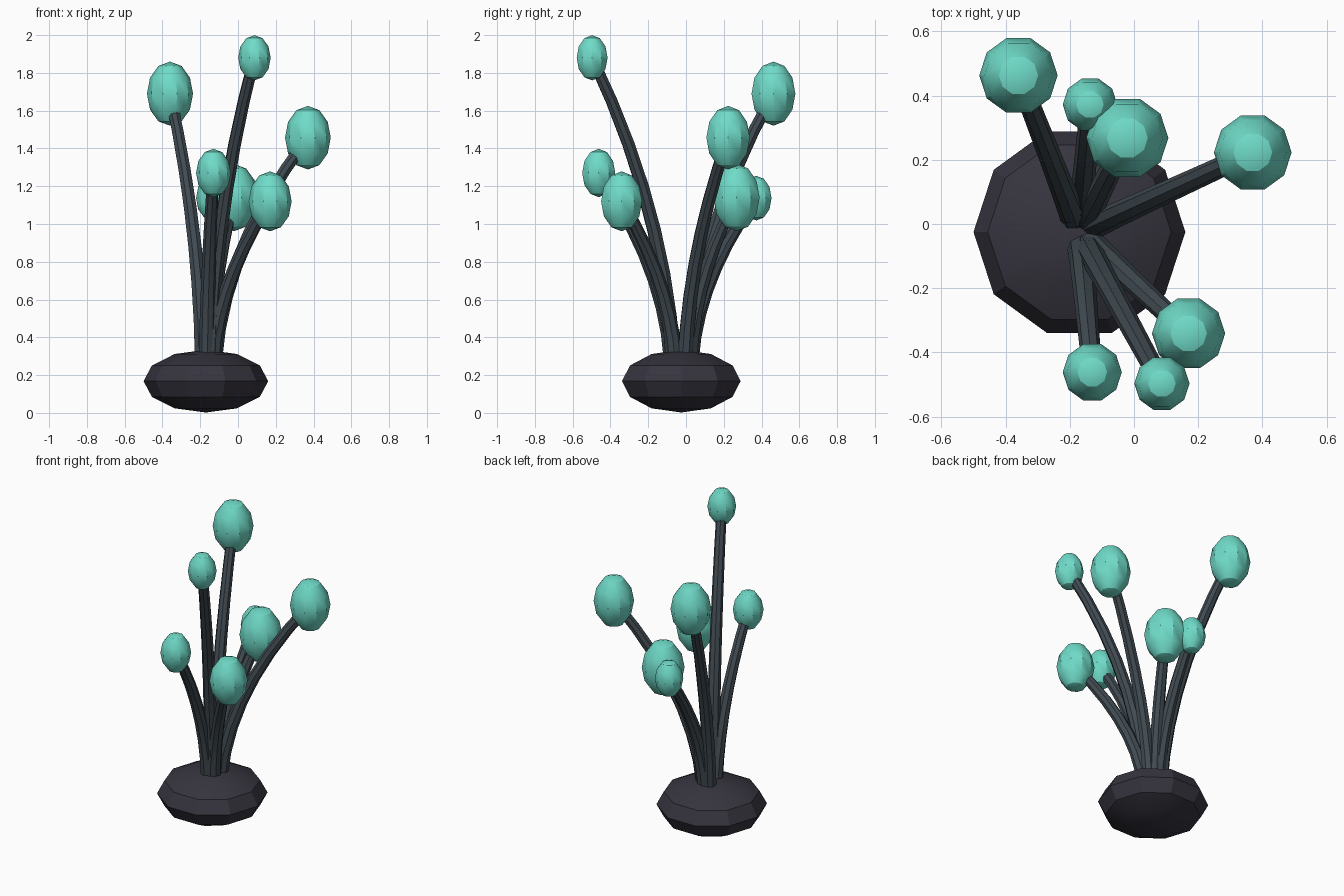
import bpy, bmesh, math
from mathutils import Vector, Matrix

if "Cube" in bpy.data.objects:
    bpy.data.objects.remove(bpy.data.objects["Cube"])


def material(name, rgb):
    m = bpy.data.materials.new(name)
    m.diffuse_color = (*rgb, 1)
    m.use_nodes = True
    m.node_tree.nodes["Principled BSDF"].inputs["Base Color"].default_value = m.diffuse_color
    return m


TEAL = material("teal", (0.16, 0.71, 0.58))
STEM = material("slate stem", (0.052, 0.070, 0.084))
STONE = material("dark stone", (0.037, 0.034, 0.048))


def finish(bm, name, mat):
    bmesh.ops.recalc_face_normals(bm, faces=bm.faces)
    me = bpy.data.meshes.new(name)
    bm.to_mesh(me)
    bm.free()
    ob = bpy.data.objects.new(name, me)
    bpy.context.collection.objects.link(ob)
    me.materials.append(mat)
    bpy.ops.object.select_all(action='DESELECT')
    ob.select_set(True)
    bpy.context.view_layer.objects.active = ob
    bpy.ops.object.shade_smooth_by_angle(angle=math.radians(30))
    return ob


def ellipsoid(name, centre, r, half_height, mat):
    # ten-sided sphere with a corner facing +y
    bm = bmesh.new()
    bmesh.ops.create_uvsphere(bm, u_segments=10, v_segments=6, radius=1)
    bmesh.ops.transform(bm, verts=bm.verts, matrix=Matrix.Translation(centre)
                        @ Matrix.Diagonal((r, r, half_height, 1))
                        @ Matrix.Rotation(math.pi / 2, 4, 'Z'))
    return finish(bm, name, mat)


def stem(name, start, end, r0, r1, sides=8, steps=7):
    # tapered tube along a bend that leaves the base almost upright
    d = end - start
    mid = start + Vector((d.x * 0.1, d.y * 0.1, d.z * 0.5))
    bm = bmesh.new()
    rings = []
    for i in range(steps + 1):
        t = i / steps
        p = start * (1 - t) ** 2 + mid * 2 * t * (1 - t) + end * t * t
        tangent = ((mid - start) * (1 - t) + (end - mid) * t).normalized()
        u = Vector((-d.y, d.x, 0)).normalized()
        v = tangent.cross(u)
        r = r0 + (r1 - r0) * t
        rings.append([bm.verts.new(p + r * (u * math.cos(a) + v * math.sin(a)))
                      for a in (2 * math.pi * k / sides for k in range(sides))])
    for a, b in zip(rings, rings[1:]):
        for k in range(sides):
            n = (k + 1) % sides
            bm.faces.new((a[k], a[n], b[n], b[k]))
    bm.faces.new(rings[0])
    bm.faces.new(rings[-1])
    return finish(bm, name, STEM)


# squashed stone base
BASE = Vector((-0.17, -0.025, 0.168))
ellipsoid("base", BASE, 0.33, 0.166, STONE)

# bulbs: x, y, z, radius
BULBS = [
    (-0.36, 0.463, 1.69, 0.122),
    (0.087, -0.497, 1.88, 0.086),
    (0.37, 0.223, 1.457, 0.121),
    (-0.13, -0.462, 1.27, 0.092),
    (0.17, -0.341, 1.12, 0.114),
    (-0.021, 0.268, 1.14, 0.128),
    (-0.137, 0.372, 1.137, 0.085),
]
for i, (x, y, z, r) in enumerate(BULBS, 1):
    end = Vector((x, y, z))
    out = Vector((x - BASE.x, y - BASE.y, 0)).normalized()
    start = Vector((BASE.x, BASE.y, 0.28)) + out * 0.05
    stem(f"stem_{i}", start, end, 0.043, 0.031)
    ellipsoid(f"bulb_{i}", end, r, r * 1.39, TEAL)
